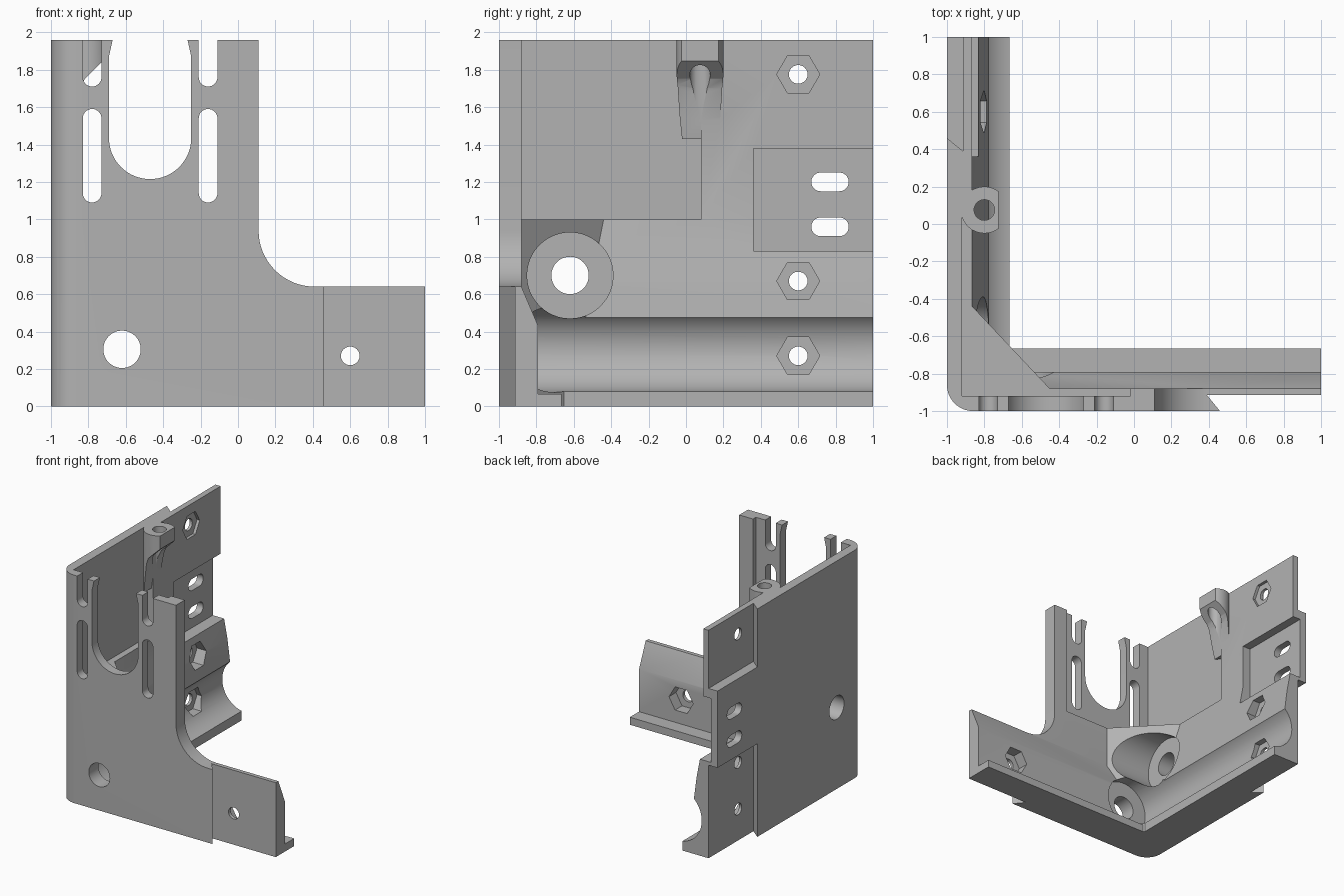
import bpy, bmesh
from math import cos, sin, pi, radians

if "Cube" in bpy.data.objects:
    bpy.data.objects.remove(bpy.data.objects["Cube"], do_unlink=True)

grey = bpy.data.materials.new("plain grey")
grey.use_nodes = True
colour = (0.45, 0.45, 0.45, 1)
grey.diffuse_color = colour
grey.node_tree.nodes["Principled BSDF"].inputs["Base Color"].default_value = colour

H = 1.96


def prism(name, pts, axis, a, b):
    """Extrude a 2D outline along an axis from a to b."""
    place = {"x": lambda p, t: (t, p[0], p[1]),
             "y": lambda p, t: (p[0], t, p[1]),
             "z": lambda p, t: (p[0], p[1], t)}[axis]
    bm = bmesh.new()
    lo = [bm.verts.new(place(p, a)) for p in pts]
    hi = [bm.verts.new(place(p, b)) for p in pts]
    n = len(pts)
    bm.faces.new(lo)
    bm.faces.new(hi)
    for i in range(n):
        bm.faces.new((lo[i], lo[(i + 1) % n], hi[(i + 1) % n], hi[i]))
    bmesh.ops.recalc_face_normals(bm, faces=bm.faces)
    me = bpy.data.meshes.new(name)
    bm.to_mesh(me)
    bm.free()
    me.materials.append(grey)
    ob = bpy.data.objects.new(name, me)
    bpy.context.collection.objects.link(ob)
    return ob


def arc(cx, cy, r, start, end, n=16):
    angles = [radians(start + (end - start) * i / n) for i in range(n + 1)]
    return [(cx + r * cos(t), cy + r * sin(t)) for t in angles]


def circle(cx, cy, r, n=48):
    return arc(cx, cy, r, 0, 360, n)[:-1]


def rect(x0, y0, x1, y1):
    return [(x0, y0), (x1, y0), (x1, y1), (x0, y1)]


def combine(target, other, operation):
    mod = target.modifiers.new("combine", "BOOLEAN")
    mod.object, mod.operation, mod.solver = other, operation, "EXACT"
    bpy.context.view_layer.objects.active = target
    bpy.ops.object.modifier_apply(modifier=mod.name)
    bpy.data.objects.remove(other, do_unlink=True)


# Front plate with the filleted step down to the wing
body = prism("corner_bracket",
             [(-1, 0), (0.46, 0), (0.46, 0.64)] + arc(0.41, 0.94, 0.3, 270, 180)
             + [(0.11, H), (-1, H)], "y", -1, -0.88)


def add(*args):
    combine(body, prism(*args), "UNION")


def cut(*args):
    combine(body, prism(*args), "DIFFERENCE")


# Side plate, rails and diagonal corner block
add("side_plate", rect(-1, -1, -0.865, 1), "z", 0, H)
add("front_rail", [(-0.95, 0), (-0.665, 0), (-0.665, 0.065), (-0.79, 0.065),
                   (-0.79, 0.43), (-0.88, 0.64), (-0.95, 0.64)], "x", -0.97, 1)
add("side_rail", [(-0.95, 0), (-0.665, 0), (-0.665, 0.2), (-0.775, 0.47),
                  (-0.8, 0.66), (-0.865, 1), (-0.95, 1)], "y", -0.97, 1)
add("corner_block", [(-0.95, -0.95), (-0.45, -0.95), (-0.45, -0.88),
                     (-0.865, -0.44), (-0.95, -0.44)], "z", 0, 1)

# Thinned upper panels
cut("thin_panels", rect(-0.92, -0.92, -0.02, 0.08), "z", 1, H + 1)

# Tube on the side wall with a tapered underside
tube = prism("tube", [p for p in circle(-0.8, 0.075, 0.125) if p[0] < -0.715]
             , "z", 1.4, H)
taper = prism("taper", [(-1, 1.43), (-0.88, 1.43), (-0.84, 1.7), (-0.82, 1.75),
                        (-0.7, 1.87), (-0.7, 2.1), (-1, 2.1)], "y", -0.2, 0.4)
combine(tube, taper, "INTERSECT")
combine(body, tube, "UNION")
cut("tube_hole", circle(-0.8, 0.075, 0.055), "z", 1.55, H + 1)

# Bolt bores and their through holes
cut("side_bore", circle(-0.62, 0.7, 0.23), "x", -0.866, 0)
cut("front_bore", circle(-0.62, 0.305, 0.23), "y", -0.87, 1.2)
cut("side_hole", circle(-0.62, 0.7, 0.1), "x", -1.2, -0.5)
cut("front_hole", circle(-0.62, 0.305, 0.1), "y", -1.2, -0.5)

# Stepped-back outer faces with slanted shoulders
slant = 0.82
back = 0.39 + 0.185 * slant
for z0, z1 in ((-0.1, 0.8), (1.46, H + 0.1)):
    cut("side_step", [(-0.915, 0.39), (-1.1, back), (-1.1, 1.2), (-0.915, 1.2)],
        "z", z0, z1)
cut("wing_step", [(0.39, -0.915), (back, -1.1), (1.2, -1.1), (1.2, -0.915)],
    "z", -0.1, 0.7)

# Recessed window panel and its two slots
cut("recess", rect(0.36, 0.83, 1.2, 1.38), "x", -0.94, -0.5)
for z in (0.96, 1.2):
    cut("recess_slot", arc(0.82, z, 0.05, -90, 90) + arc(0.72, z, 0.05, 90, 270),
        "x", -1.2, -0.7)

# Nut pockets and screw holes
for z in (0.27, 0.67, 1.775):
    cut("nut_pocket", circle(0.6, z, 0.115, 6), "x", -0.89, -0.68)
    cut("screw_hole", circle(0.6, z, 0.05, 24), "x", -1.2, -0.68)
cut("wing_nut", circle(0.6, 0.27, 0.115, 6), "y", -0.885, -0.6)
cut("wing_hole", circle(0.6, 0.27, 0.05, 24), "y", -1.2, -0.6)

# Clip opening and flexing slots in the front wall
cut("clip_opening", arc(-0.47, 1.435, 0.22, 180, 360, 32)
    + [(-0.25, 1.87), (-0.27, H), (-0.27, H + 0.1), (-0.67, H + 0.1),
       (-0.67, H), (-0.69, 1.87)], "y", -1.2, -0.9)
for x in (-0.78, -0.16):
    cut("closed_slot", arc(x, 1.14, 0.05, 180, 360) + arc(x, 1.54, 0.05, 0, 180),
        "y", -1.2, -0.9)
    cut("open_slot", arc(x, 1.76, 0.05, 180, 360)
        + [(x + 0.05, H + 0.1), (x - 0.05, H + 0.1)], "y", -1.2, -0.9)

# Rounded outer corner
cut("corner_round", arc(-0.86, -0.86, 0.14, 180, 270)
    + [(-0.86, -1.1), (-1.1, -1.1), (-1.1, -0.86)], "z", -0.1, H + 0.1)

bpy.ops.object.select_all(action="DESELECT")
body.select_set(True)
bpy.context.view_layer.objects.active = body
bpy.ops.object.shade_smooth_by_angle(angle=radians(25))
